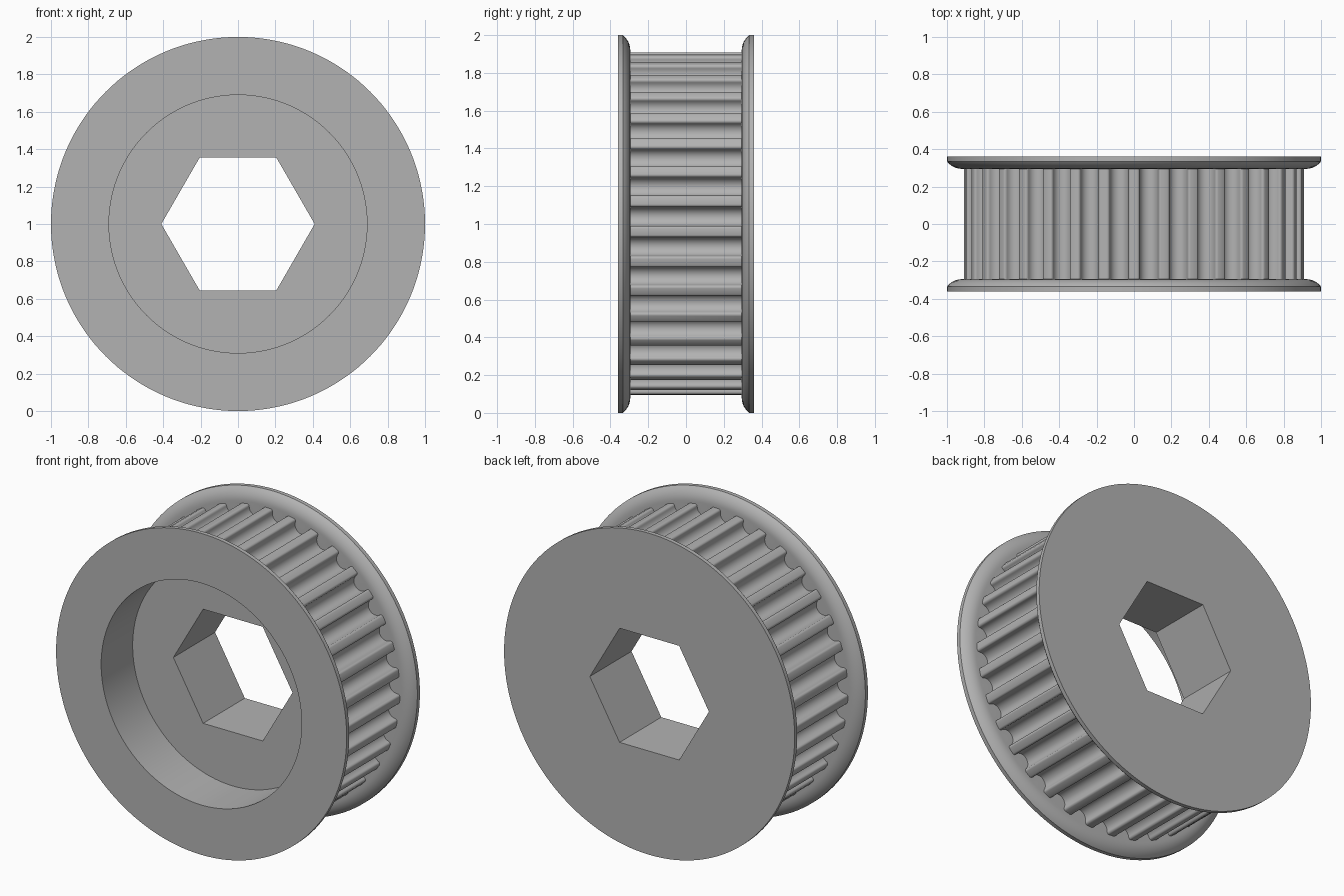
import bpy
import bmesh
from math import sin, cos, pi, tau, radians

TEETH = 35
TOOTH_R = 0.906
GROOVE_R, GROOVE_DEPTH, LIP_R = 0.05, 0.069, 0.0143
HALF_WIDTH, INNER_FACE = 0.36, 0.295

cube = bpy.data.objects.get("Cube")
if cube:
    bpy.data.objects.remove(cube, do_unlink=True)

grey = bpy.data.materials.new("plain grey")
grey.use_nodes = True
colour = (0.45, 0.45, 0.45, 1)
grey.diffuse_color = colour
grey.node_tree.nodes["Principled BSDF"].inputs["Base Color"].default_value = colour


def circle(radius, sides=144):
    return [(radius * cos(tau * i / sides), radius * sin(tau * i / sides)) for i in range(sides)]


def loft(name, sections):
    """Solid skinned through (outline, y) sections along the axle."""
    bm = bmesh.new()
    rings = [[bm.verts.new((x, y, z + 1)) for x, z in outline] for outline, y in sections]
    for a, b in zip(rings, rings[1:]):
        for i in range(len(a)):
            j = (i + 1) % len(a)
            bm.faces.new((a[i], a[j], b[j], b[i]))
    bm.faces.new(rings[0])
    bm.faces.new(rings[-1])
    bmesh.ops.recalc_face_normals(bm, faces=bm.faces)
    mesh = bpy.data.meshes.new(name)
    bm.to_mesh(mesh)
    bm.free()
    mesh.materials.append(grey)
    obj = bpy.data.objects.new(name, mesh)
    bpy.context.collection.objects.link(obj)
    return obj


def combine(target, tool, operation):
    mod = target.modifiers.new(tool.name, "BOOLEAN")
    mod.object, mod.operation, mod.solver = tool, operation, "EXACT"
    bpy.context.view_layer.objects.active = target
    bpy.ops.object.modifier_apply(modifier=mod.name)
    bpy.data.objects.remove(tool, do_unlink=True)


def groove():
    """Round-bottomed groove with rounded lips, as (sideways, radial) points."""
    lip_x = GROOVE_R + LIP_R
    lip = [(lip_x - LIP_R * sin(a), TOOTH_R - LIP_R + LIP_R * cos(a))
           for a in (pi / 2 * i / 4 for i in range(5))]
    centre = TOOTH_R - GROOVE_DEPTH + GROOVE_R
    bowl = [(-GROOVE_R * cos(a), centre - GROOVE_R * sin(a))
            for a in (pi * i / 14 for i in range(15))]
    return [(-x, r) for x, r in lip] + bowl + lip[::-1]


# Toothed rim: a land sits at the very top
outline = []
for k in range(TEETH):
    turn = tau * (k + 0.5) / TEETH
    outline += [(x * cos(turn) + r * sin(turn), r * cos(turn) - x * sin(turn))
                for x, r in groove()]
pulley = loft("toothed_pulley", [(outline, -0.33), (outline, 0.33)])

# Flanges: flat outside, rounded shoulder inside
for side, label in ((-1, "front_flange"), (1, "back_flange")):
    sections = [(circle(1), side * HALF_WIDTH)]
    for i in range(8, -1, -1):
        a = radians(53) * i / 8
        sections.append((circle(0.92 + 0.1 * sin(a)), side * (INNER_FACE + 0.1 * (1 - cos(a)))))
    # Keep the rim cylinder exactly as wide as the shoulder's end
    sections[1] = (circle(1), sections[1][1])
    combine(pulley, loft(label, sections), "UNION")

# Round recess in the front and hexagonal bore right through
combine(pulley, loft("recess_cutter", [(circle(0.69), -0.5), (circle(0.69), -0.05)]), "DIFFERENCE")
combine(pulley, loft("bore_cutter", [(circle(0.41, 6), -0.5), (circle(0.41, 6), 0.5)]), "DIFFERENCE")

# Smooth curves, crisp edges
bpy.ops.object.select_all(action="DESELECT")
pulley.select_set(True)
bpy.context.view_layer.objects.active = pulley
bpy.ops.object.shade_smooth_by_angle(angle=radians(28))
